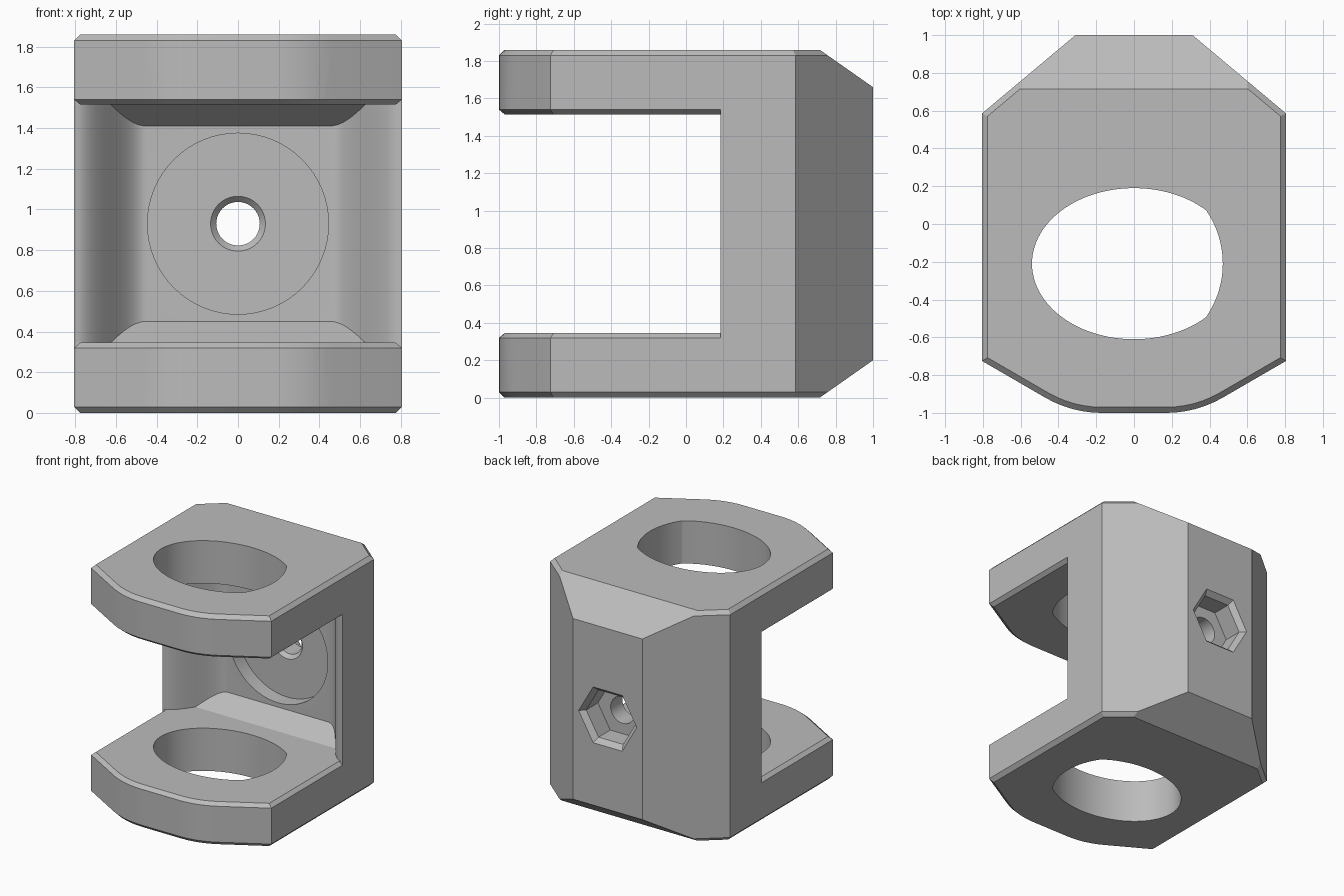
import bpy, bmesh, math
from mathutils import Vector

HEIGHT, ARM, CHAMFER = 1.86, 0.345, 0.03
MID = HEIGHT / 2

cube = bpy.data.objects.get("Cube")
if cube:
    bpy.data.objects.remove(cube, do_unlink=True)

grey = bpy.data.materials.new("plain_grey")
grey.use_nodes = True
colour = (0.5, 0.5, 0.5, 1)
grey.diffuse_color = colour
grey.node_tree.nodes["Principled BSDF"].inputs["Base Color"].default_value = colour


def loft(name, rings, planes=()):
    """Closed solid through equal-sized rings, trimmed by (point, normal) planes."""
    bm = bmesh.new()
    loops = [[bm.verts.new(p) for p in ring] for ring in rings]
    n = len(loops[0])
    for a, b in zip(loops, loops[1:]):
        for i in range(n):
            j = (i + 1) % n
            bm.faces.new((a[i], a[j], b[j], b[i]))
    bm.faces.new(loops[0][::-1])
    bm.faces.new(loops[-1])
    for point, normal in planes:
        cut = bmesh.ops.bisect_plane(
            bm, geom=bm.verts[:] + bm.edges[:] + bm.faces[:], dist=1e-6,
            plane_co=point, plane_no=normal, clear_outer=True)
        rim = [e for e in cut["geom_cut"] if isinstance(e, bmesh.types.BMEdge)]
        bmesh.ops.edgeloop_fill(bm, edges=rim)
    bmesh.ops.recalc_face_normals(bm, faces=bm.faces)
    mesh = bpy.data.meshes.new(name)
    bm.to_mesh(mesh)
    bm.free()
    mesh.materials.append(grey)
    obj = bpy.data.objects.new(name, mesh)
    bpy.context.collection.objects.link(obj)
    return obj


def inset(points, d):
    """Mitred inset of a counter-clockwise outline."""
    result = []
    for i, p in enumerate(points):
        p = Vector(p)
        e1 = (p - Vector(points[i - 1])).normalized()
        e2 = (Vector(points[(i + 1) % len(points)]) - p).normalized()
        n1, n2 = Vector((-e1.y, e1.x)), Vector((-e2.y, e2.x))
        result.append(p + (n1 + n2) * d / (1 + n1.dot(n2)))
    return result


def at_z(points, z):
    return [(p[0], p[1], z) for p in points]


def y_solid(name, sides, sections):
    """Round or many-sided solid along y from (y, radius) sections."""
    turn = math.tau / sides
    return loft(name, [[(r * math.cos(i * turn), y, MID + r * math.sin(i * turn))
                        for i in range(sides)] for y, r in sections])


# Plan outline: rounded nose, straight sides, tapered back
R = 0.597
arc = [(0.17 + R * math.sin(math.radians(a)), -1 + R - R * math.cos(math.radians(a)))
       for a in range(0, 31, 5)]
right = arc + [(0.805, -0.725), (0.805, 0.185)]
nose = [(-x, y) for x, y in reversed(right)] + right
outline = nose + [(0.805, 0.585), (0.31, 1), (-0.31, 1), (-0.805, 0.585)]

# Solid block with edge chamfers and sloping back corners
small = inset(outline, CHAMFER)
body = loft("clamp_body",
            [at_z(small, 0), at_z(outline, CHAMFER),
             at_z(outline, HEIGHT - CHAMFER), at_z(small, HEIGHT)],
            [((0, 0.715, HEIGHT), (0, 0.2, 0.285)), ((0, 0.715, 0), (0, 0.2, -0.285))])

cutters = []

# Slot between the arms, with a curved back wall and sloping floor and roof
wall = [(1, -1.3), (1, 0.185)]
for i in range(17):
    t = i / 16
    wall.append((0.805 - 0.355 * t, 0.185 + 0.1625 * (1 - math.cos(math.pi * t))))
wall += [(-x, y) for x, y in reversed(wall)]
cutters.append(loft("slot_cutter", [at_z(wall, ARM), at_z(wall, HEIGHT - ARM)],
                    [((0, 0.35, ARM), (0, 0.105, -0.16)),
                     ((0, 0.35, HEIGHT - ARM), (0, 0.105, 0.16))]))

# Chamfers along the inner edges of both arms
section = [(0.06, ARM + 0.025), (-0.03, ARM - 0.05), (-0.03, ARM + 0.025)]
offsets = [(inset(outline, d), z) for d, z in section]
for flip in (False, True):
    rings = [[(pts[i][0], pts[i][1], HEIGHT - z if flip else z) for pts, z in offsets]
             for i in range(len(nose))]
    cutters.append(loft("inner_chamfer_cutter", rings))

# Oval opening through both arms, flattened at one end
oval = []
for i in range(96):
    a = i * math.tau / 96
    x, y = 0.54 * math.cos(a), 0.4 * math.sin(a)
    if x > 0.39:
        k = 0.495 / math.hypot(x + 0.025, y)
        x, y = (x + 0.025) * k - 0.025, y * k
    oval.append((x, y - 0.21))
cutters.append(loft("oval_cutter", [at_z(oval, -0.1), at_z(oval, HEIGHT + 0.1)]))

# Round recess, countersunk bolt hole and nut pocket
cutters.append(y_solid("recess_cutter", 64, [(0.4, 0.445), (0.63, 0.445)]))
cutters.append(y_solid("bolt_hole_cutter", 40,
                       [(0.6, 0.135), (0.63, 0.135), (0.66, 0.107), (1.1, 0.107)]))
cutters.append(y_solid("nut_pocket_cutter", 6,
                       [(0.81, 0.22), (0.96, 0.22), (1.0, 0.26), (1.05, 0.31)]))

for cutter in cutters:
    cutter.hide_render = True
    mod = body.modifiers.new(cutter.name, "BOOLEAN")
    mod.operation, mod.solver, mod.object = "DIFFERENCE", "EXACT", cutter

# Bake the cuts and remove the cutters
graph = bpy.context.evaluated_depsgraph_get()
graph.update()
finished = bpy.data.meshes.new_from_object(body.evaluated_get(graph))
body.modifiers.clear()
body.data = finished
for cutter in cutters:
    bpy.data.objects.remove(cutter, do_unlink=True)

for obj in bpy.context.selected_objects:
    obj.select_set(False)
bpy.context.view_layer.objects.active = body
body.select_set(True)
bpy.ops.object.shade_smooth_by_angle(angle=math.radians(20))
